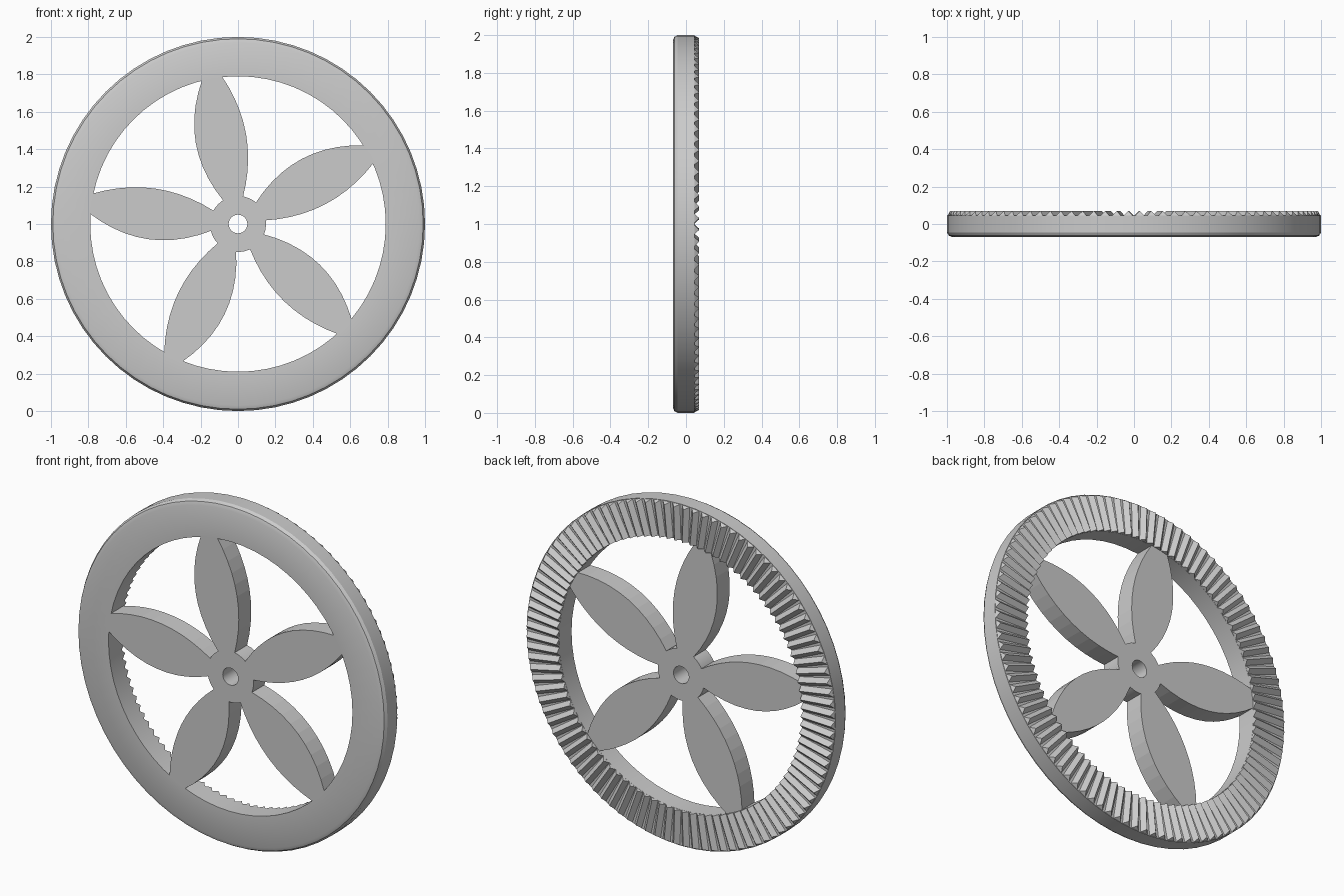
import bpy, bmesh
from math import cos, sin, pi, radians

cube = bpy.data.objects.get("Cube")
if cube:
    bpy.data.objects.remove(cube, do_unlink=True)

FRONT, BACK, TIP = -0.07, 0.045, 0.07
RIM_IN, HUB_R, BORE_R = 0.79, 0.15, 0.05

grey = bpy.data.materials.new("plain grey")
grey.use_nodes = True
grey.diffuse_color = (0.6, 0.6, 0.6, 1)
grey.node_tree.nodes["Principled BSDF"].inputs["Base Color"].default_value = (0.6, 0.6, 0.6, 1)


def place(radial, side, y, angle):
    """Point given along and across a spoke direction on the upright wheel."""
    return (radial * cos(angle) - side * sin(angle), y,
            1 + radial * sin(angle) + side * cos(angle))


def finish(name, bm, smooth=False):
    bmesh.ops.recalc_face_normals(bm, faces=bm.faces)
    mesh = bpy.data.meshes.new(name)
    bm.to_mesh(mesh)
    bm.free()
    mesh.materials.append(grey)
    obj = bpy.data.objects.new(name, mesh)
    bpy.context.collection.objects.link(obj)
    if smooth:
        bpy.ops.object.select_all(action='DESELECT')
        obj.select_set(True)
        bpy.context.view_layer.objects.active = obj
        bpy.ops.object.shade_smooth_by_angle(angle=radians(30))
    return obj


def revolve(name, profile, steps):
    """Closed ring from a profile of (radius, y) points."""
    bm = bmesh.new()
    rings = [[bm.verts.new(place(r, 0, y, 2 * pi * i / steps)) for r, y in profile]
             for i in range(steps)]
    for i, ring in enumerate(rings):
        after = rings[(i + 1) % steps]
        for j in range(len(profile)):
            k = (j + 1) % len(profile)
            bm.faces.new((ring[j], ring[k], after[k], after[j]))
    return finish(name, bm, True)


def prism(bm, ends):
    """Solid between two matching outlines."""
    a, b = [[bm.verts.new(p) for p in outline] for outline in ends]
    bm.faces.new(a)
    bm.faces.new(b)
    for i in range(len(a)):
        k = (i + 1) % len(a)
        bm.faces.new((a[i], a[k], b[k], b[i]))


# Rim with a rounded front edge, and the bored hub
revolve("rim", [(RIM_IN, FRONT), (0.97, FRONT), (0.99, -0.062), (1, -0.045),
                (1, BACK), (RIM_IN, BACK)], 64)
revolve("hub", [(BORE_R, FRONT), (HUB_R, FRONT), (HUB_R, BACK), (BORE_R, BACK)], 32)

# Ridge teeth across the back of the rim
TEETH = 100
bm = bmesh.new()
for i in range(TEETH):
    angle = 2 * pi * (i + 0.5) / TEETH
    prism(bm, [[place(base, -0.0245, BACK - 0.001, angle),
                place(base, 0.0245, BACK - 0.001, angle),
                place(tip, 0, TIP, angle)]
               for base, tip in ((RIM_IN, RIM_IN), (0.997, 0.984))])
finish("rim_teeth", bm)

# Five leaf-shaped spokes, slightly fuller on one side
STEPS = 10


def leaf_edge(bulge, end):
    points = []
    for i in range(STEPS + 1):
        t = i / STEPS
        u = 2 * t - 1
        points.append((0.135 + (0.795 - 0.135) * t, end + (bulge - end) * (1 - u * u)))
    return points


left = leaf_edge(0.148, 0.055)
right = [(r, -s) for r, s in leaf_edge(0.125, 0.05)]
outline = left + right[::-1]
for n in range(5):
    angle = radians(99.9 + 72 * n)
    bm = bmesh.new()
    prism(bm, [[place(r, s, y, angle) for r, s in outline] for y in (FRONT, BACK)])
    finish(f"leaf_spoke_{n + 1}", bm)
